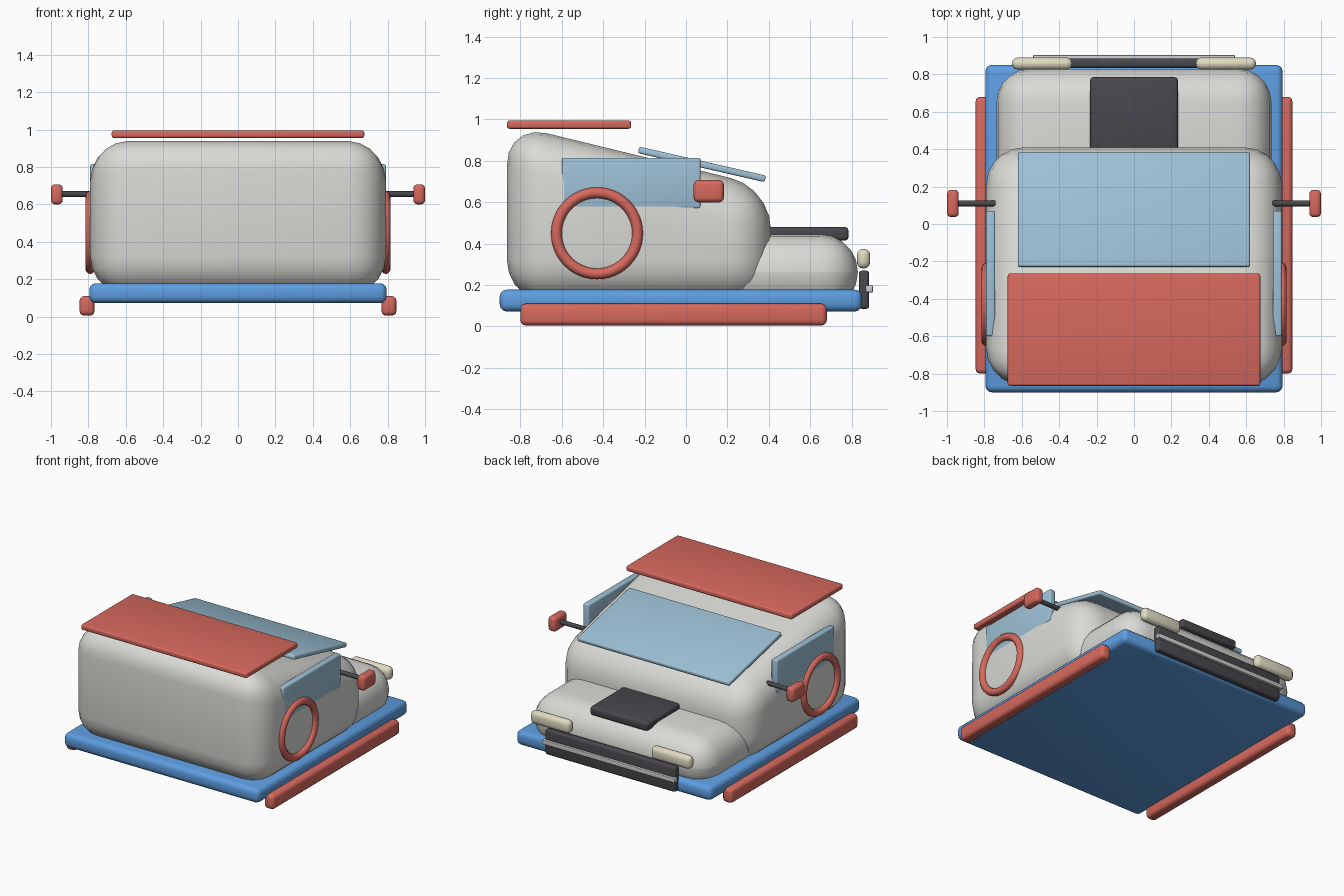
import bpy, bmesh, math
from mathutils import Vector

cube = bpy.data.objects.get("Cube")
if cube:
    bpy.data.objects.remove(cube, do_unlink=True)


def material(name, rgb):
    mat = bpy.data.materials.new(name)
    mat.use_nodes = True
    mat.diffuse_color = (*rgb, 1)
    mat.node_tree.nodes["Principled BSDF"].inputs["Base Color"].default_value = (*rgb, 1)
    return mat


SHELL = material("pale grey", (0.70, 0.70, 0.67))
RED = material("soft red", (0.68, 0.14, 0.11))
BLUE = material("bright blue", (0.11, 0.34, 0.75))
GLASS = material("glass blue", (0.34, 0.54, 0.68))
DARK = material("charcoal", (0.065, 0.065, 0.075))
CREAM = material("cream", (0.74, 0.71, 0.54))
STEEL = material("light steel", (0.62, 0.62, 0.62))


def smooth(obj):
    bpy.ops.object.select_all(action='DESELECT')
    obj.select_set(True)
    bpy.context.view_layer.objects.active = obj
    bpy.ops.object.shade_smooth_by_angle(angle=math.radians(40))


def box(name, lo, hi, mat, bevel, segments=3, reshape=None, tilt=0):
    """Rounded box between two corners; reshape moves the sharp corners first."""
    lo, hi = Vector(lo), Vector(hi)
    centre, size = (lo + hi) / 2, hi - lo
    bm = bmesh.new()
    bmesh.ops.create_cube(bm, size=1)
    for v in bm.verts:
        v.co = Vector(a * b for a, b in zip(v.co, size))
        if reshape:
            reshape(v.co)
    bmesh.ops.bevel(bm, geom=bm.edges[:], offset=bevel, segments=segments,
                    profile=0.5, affect='EDGES', clamp_overlap=True)
    bmesh.ops.recalc_face_normals(bm, faces=bm.faces[:])
    mesh = bpy.data.meshes.new(name)
    bm.to_mesh(mesh)
    bm.free()
    mesh.materials.append(mat)
    obj = bpy.data.objects.new(name, mesh)
    bpy.context.collection.objects.link(obj)
    obj.location = centre
    obj.rotation_euler.x = tilt
    smooth(obj)
    return obj


def slope_roof(co):
    # Lower the top front edge of the cabin
    if co.y > 0 and co.z > 0:
        co.z -= 0.31


# Chassis, cabin and hood
box("chassis", (-0.795, -0.90, 0.072), (0.795, 0.85, 0.178), BLUE, 0.035)
box("cabin", (-0.79, -0.865, 0.12), (0.79, 0.41, 0.98), SHELL, 0.2, 5, slope_roof)
box("hood", (-0.735, 0.0, 0.08), (0.735, 0.83, 0.445), SHELL, 0.18, 5)

# Roof panel, windscreen and hood vent
box("roof_panel", (-0.675, -0.865, 0.955), (0.675, -0.265, 0.995), RED, 0.012)
box("windscreen", (-0.62, -0.237, 0.767), (0.62, 0.391, 0.799), GLASS, 0.01,
    tilt=math.radians(-12.9))
box("hood_vent", (-0.235, 0.38, 0.415), (0.235, 0.785, 0.48), DARK, 0.018)

# Front bumper
box("grille", (-0.53, 0.835, 0.085), (0.53, 0.885, 0.27), DARK, 0.015)
box("grille_trim", (-0.54, 0.868, 0.165), (0.54, 0.903, 0.198), STEEL, 0.004)

# Parts on both sides
for side, s in (("left", 1), ("right", -1)):
    def pair(name, x0, x1, y, z, mat, bevel):
        xs = sorted((s * x0, s * x1))
        box(f"{side}_{name}", (xs[0], y[0], z[0]), (xs[1], y[1], z[1]), mat, bevel)

    pair("skid", 0.767, 0.847, (-0.80, 0.68), (0.005, 0.11), RED, 0.025)
    pair("window", 0.742, 0.79, (-0.60, 0.07), (0.57, 0.815), GLASS, 0.01)
    pair("headlight", 0.33, 0.652, (0.825, 0.89), (0.28, 0.375), CREAM, 0.03)
    pair("mirror", 0.937, 1.0, (0.037, 0.183), (0.60, 0.707), RED, 0.022)

    # Mirror arm
    bpy.ops.mesh.primitive_cylinder_add(vertices=16, radius=0.016, depth=0.21,
                                        location=(s * 0.845, 0.11, 0.655),
                                        rotation=(0, math.pi / 2, 0))
    arm = bpy.context.object
    arm.name = f"{side}_mirror_arm"
    arm.data.materials.append(DARK)
    smooth(arm)

    # Wheel ring
    bpy.ops.mesh.primitive_torus_add(major_radius=0.196, minor_radius=0.026,
                                     major_segments=48, minor_segments=12,
                                     location=(s * 0.79, -0.43, 0.45),
                                     rotation=(0, math.pi / 2, 0))
    ring = bpy.context.object
    ring.name = f"{side}_wheel_ring"
    ring.data.materials.append(RED)
    smooth(ring)
